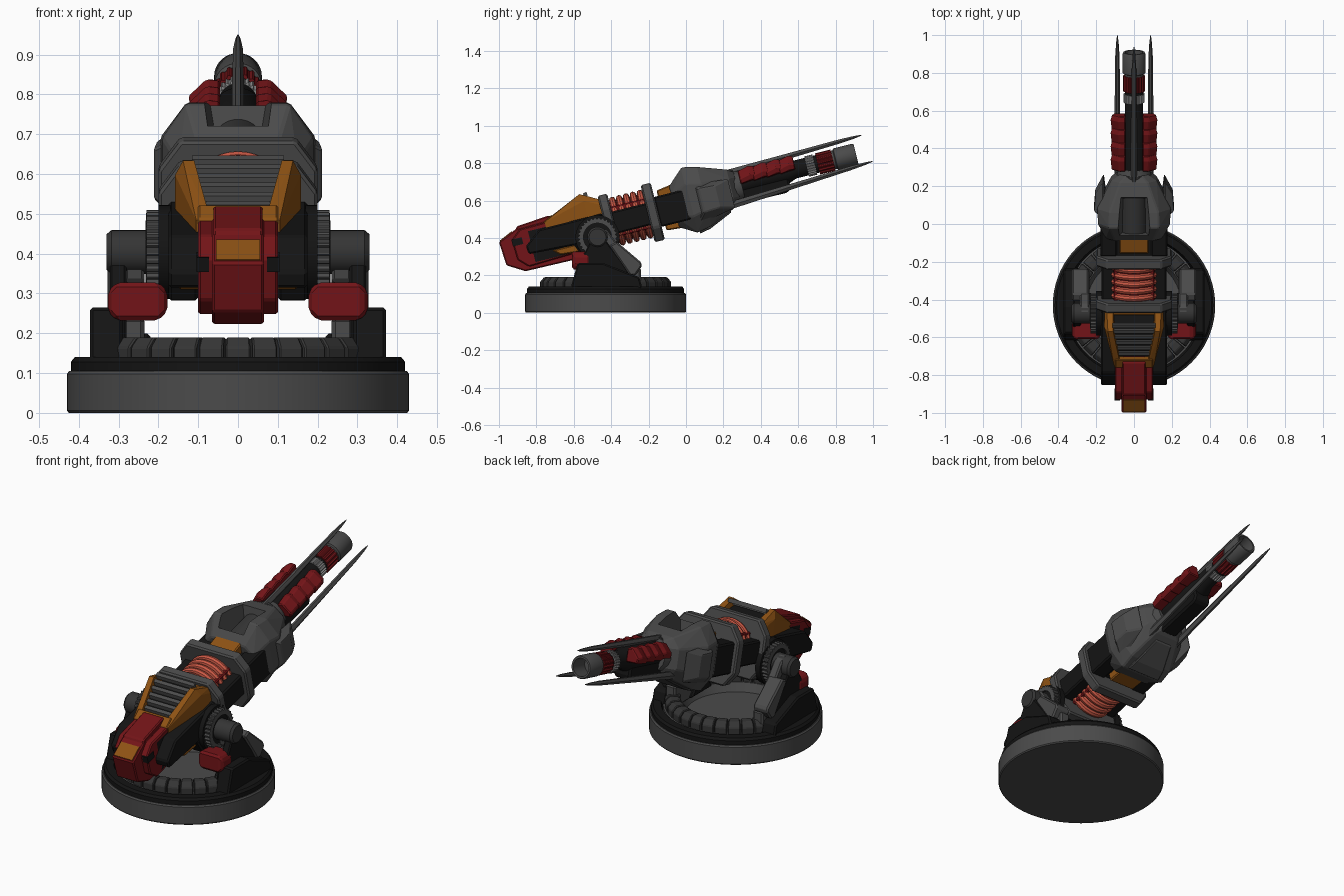
import bpy, bmesh, math
from mathutils import Matrix

if "Cube" in bpy.data.objects:
    bpy.data.objects.remove(bpy.data.objects["Cube"])

# gun frame: (x, along barrel, up) tilted 14 degrees about x
TILT = Matrix.Translation((0, 0, 0.6)) @ Matrix.Rotation(math.radians(14), 4, 'X')


def mat(name, r, g, b):
    m = bpy.data.materials.new(name)
    m.diffuse_color = (r, g, b, 1)
    m.use_nodes = True
    m.node_tree.nodes["Principled BSDF"].inputs["Base Color"].default_value = m.diffuse_color
    return m


GREY = mat("gunmetal grey", .07, .07, .07)
DARK = mat("dark grey", .035, .035, .035)
BLACK = mat("black", .007, .007, .007)
RED = mat("dark red", .17, .007, .009)
ORANGE = mat("burnt orange", .27, .085, .007)
COIL = mat("coil red", .6, .1, .06)
LIGHT = mat("light grey", .3, .3, .3)


def finish(name, bm, m, tilted, bevel=0, smooth=False):
    bmesh.ops.recalc_face_normals(bm, faces=bm.faces[:])
    me = bpy.data.meshes.new(name)
    bm.to_mesh(me)
    bm.free()
    me.materials.append(m)
    ob = bpy.data.objects.new(name, me)
    bpy.context.collection.objects.link(ob)
    if tilted:
        ob.matrix_world = TILT
    if bevel:
        b = ob.modifiers.new("bevel", 'BEVEL')
        b.width, b.segments, b.limit_method = bevel, 1, 'ANGLE'
    if smooth:
        bpy.context.view_layer.objects.active = ob
        ob.select_set(True)
        bpy.ops.object.shade_smooth_by_angle(angle=math.radians(35))
        ob.select_set(False)
    return ob


def part(name, m, *hulls, mirror=False, tilted=True, bevel=0.0):
    """One object made of convex solids, optionally mirrored in x."""
    bm = bmesh.new()
    for pts in hulls:
        for s in ((1, -1) if mirror else (1,)):
            vs = [bm.verts.new((s * x, y, z)) for x, y, z in pts]
            bmesh.ops.convex_hull(bm, input=vs)
    bmesh.ops.delete(bm, geom=[v for v in bm.verts if not v.link_faces], context='VERTS')
    bmesh.ops.dissolve_limit(bm, angle_limit=0.02, verts=bm.verts[:], edges=bm.edges[:])
    return finish(name, bm, m, tilted, bevel)


def slab(x0, x1, prof):
    return [(x, a, b) for x in (x0, x1) for a, b in prof]


def box(x0, x1, y0, y1, z0, z1):
    return slab(x0, x1, [(y0, z0), (y1, z0), (y1, z1), (y0, z1)])


def octagon(u, w, lo, hi, cx, cz):
    return [(s * x, u, z) for s in (1, -1)
            for x, z in ((w, lo + cz), (w - cx, lo), (w, hi - cz), (w - cx, hi))]


def lathe(name, m, prof, axis, c, segs=48, cog=0, mirror=False, tilted=True):
    """Revolve (t, r) points round an axis through c; cog cuts teeth into the rim."""
    bm = bmesh.new()
    for s in ((1, -1) if mirror else (1,)):
        rings = []
        rmax = max(r for t, r in prof)
        for t, r in prof:
            ring = []
            for k in range(segs):
                a = 2 * math.pi * k / segs
                q = r - cog if (r == rmax and k % 4 > 1) else r
                p, w = q * math.cos(a), q * math.sin(a)
                o = {'x': (t, p, w), 'y': (p, t, w), 'z': (p, w, t)}[axis]
                ring.append(bm.verts.new((s * (c[0] + o[0]), c[1] + o[1], c[2] + o[2])))
            rings.append(ring)
        n = len(rings)
        for i in range(n):
            A, B = rings[i], rings[(i + 1) % n]
            if prof[i][1] == 0 and prof[(i + 1) % n][1] == 0:
                continue
            for k in range(segs):
                j = (k + 1) % segs
                bm.faces.new((A[k], A[j], B[j], B[k]))
    bmesh.ops.remove_doubles(bm, verts=bm.verts[:], dist=1e-5)
    return finish(name, bm, m, tilted, smooth=not cog)


# --- turntable base
C = (0, -.43, 0)
lathe("base_disc", GREY, [(0, 0), (0, .425), (.006, .43), (.098, .43), (.105, .424), (.105, .36),
      (.13, .36), (.13, .27), (.085, .25), (.085, 0)], 'z', C, 72, tilted=False)
lathe("base_rim", BLACK, [(.105, .42), (.128, .42), (.14, .41), (.14, .37), (.105, .36)], 'z', C, 72, tilted=False)
blocks = []
for i in range(32):
    a = 2 * math.pi * i / 32
    blocks.append([(r * math.sin(a + d), -.43 + r * math.cos(a + d), z) for d in (-.09, .09)
                   for r, z in ((.275, .12), (.275, .18), (.29, .19), (.33, .19), (.352, .165), (.352, .12))])
part("turntable_blocks", DARK, *blocks, tilted=False, bevel=.004)

# --- side mounts, struts and arms
part("side_mount", BLACK,
     slab(.29, .372, [(-.62, .12), (-.58, .265), (-.44, .265), (-.34, .19), (-.25, .19), (-.23, .12)]),
     slab(.22, .30, [(-.55, .13), (-.5, .2), (-.42, .2), (-.36, .13)]),
     mirror=True, tilted=False, bevel=.008)
part("mount_strut", BLACK,
     slab(.28, .322, [(-.6, .14), (-.57, .27), (-.5, .4), (-.44, .4), (-.34, .27), (-.26, .14)]),
     mirror=True, tilted=False, bevel=.006)
part("support_arm", GREY,
     slab(.24, .328, [(-.41, .36), (-.37, .38), (-.24, .27), (-.235, .25), (-.27, .2), (-.3, .2)]),
     slab(.235, .285, [(-.52, .43), (-.47, .462), (-.42, .44), (-.36, .36), (-.42, .3), (-.5, .33)]),
     mirror=True, tilted=False, bevel=.008)
part("arm_foot", GREY, box(.235, .295, -.52, -.24, .12, .24), mirror=True, tilted=False, bevel=.01)
part("red_pod", RED, [(x, y, z) for x, y, z in
     [(a, b, c) for a in (.2, .305) for b in (-.61, -.51) for c in (.232, .328)] +
     [(a, b, c) for a in (.177, .327) for b in (-.6, -.52) for c in (.255, .305)]],
     mirror=True, tilted=False, bevel=.01)

# --- pivot gears
P = (0, -.473, .404)
lathe("pivot_disc", BLACK, [(.17, 0), (.17, .118), (.2, .118), (.2, 0)], 'x', P, mirror=True, tilted=False)
lathe("pivot_gear", GREY, [(.198, .075), (.198, .106), (.23, .106), (.232, .075)], 'x', P, 120, .008, True, False)
lathe("pivot_plate", BLACK, [(.19, 0), (.19, .08), (.222, .08), (.222, 0)], 'x', P, mirror=True, tilted=False)
lathe("pivot_hub", DARK, [(.2, 0), (.2, .055), (.318, .055), (.33, .045), (.33, 0)], 'x', P, 32, mirror=True, tilted=False)

# --- black body and side bars
part("body_core", BLACK, box(-.1, .1, -.86, -.44, -.125, .045), box(-.1, .1, -.17, .05, -.09, .05))
part("side_bar", BLACK,
     slab(.09, .175, [(-.89, -.03), (-.885, -.075), (-.8, .04), (-.45, .042), (-.45, -.085), (-.6, -.09)]),
     box(.1, .172, -.46, -.15, -.082, .038),
     box(.09, .178, -.165, .07, -.105, .06),
     slab(.1, .175, [(-.64, -.08), (-.6, -.18), (-.46, -.18), (-.42, -.08)]),
     mirror=True, bevel=.008)
part("belly_plate", ORANGE, slab(-.15, .15, [(-.76, -.085), (-.72, -.12), (-.6, -.13), (-.58, -.085)]), bevel=.006)

# --- red nose
part("nose_block", RED, slab(-.065, .065, [(-1.024, .026), (-.92, .072), (-.755, .076), (-.64, -.163),
     (-.924, -.159), (-1.015, -.104)]), bevel=.006)
part("nose_cheek", RED, slab(.05, .1, [(-.955, .02), (-.9, .066), (-.75, .07), (-.64, -.13), (-.9, -.14),
     (-.95, -.09)]), mirror=True, bevel=.006)
part("nose_cap", RED, slab(-.062, .062, [(-.93, .06), (-.91, .085), (-.73, .1), (-.7, .06)]), bevel=.006)
part("nose_window", ORANGE, slab(-.055, .055, [(-1.015, .024), (-1.018, .033), (-.945, .066), (-.94, .058)]))
part("nose_vent", BLACK, box(.073, .104, -.957, -.9, -.015, .022), mirror=True)

# --- orange rear hood with louvres
part("hood_pillar", ORANGE,
     [(.07, -.761, .075), (.105, -.761, .07), (.07, -.761, .03), (.105, -.761, .03),
      (.11, -.545, .171), (.138, -.545, .171), (.158, -.53, .13), (.158, -.53, .04), (.11, -.53, .04),
      (.11, -.433, .11), (.145, -.433, .11), (.155, -.433, .08), (.155, -.433, .04), (.11, -.433, .04)],
     mirror=True)
part("hood_bar", ORANGE, slab(-.1, .1, [(-.77, .03), (-.765, .075), (-.715, .1), (-.7, .03)]),
     box(-.12, .12, -.468, -.433, .03, .115), bevel=.004)
part("hood_well", BLACK, slab(-.11, .11, [(-.73, .03), (-.72, .06), (-.55, .135), (-.45, .1), (-.45, .03)]))
slats = []
for i in range(6):
    u = -.695 + i * .034
    v, w = .085 + (u + .7) * .445, .08 + (u + .7) * .2
    slats.append(slab(-w, w, [(u, v - .015), (u, v + .006), (u + .018, v + .012), (u + .022, v - .01)]))
part("hood_louvres", GREY, *slats)

# --- coil section between two octagonal bands
lathe("coil_core", RED, [(-.42, 0), (-.42, .112), (-.18, .112), (-.18, 0)], 'y', (0, 0, -.018), 32)
part("coil_bracket", RED, box(.085, .108, -.42, -.19, -.1, .066), mirror=True, bevel=.005)
for i in range(5):
    u = -.382 + i * .038
    lathe("coil_ring", COIL, [(u + .017 * math.cos(a * math.pi / 4), .117 + .017 * math.sin(a * math.pi / 4))
          for a in range(8)], 'y', (0, 0, -.018), 32)
for u0, u1 in ((-.453, -.4), (-.216, -.16)):
    part("octagonal_band", GREY, octagon(u0, .2, -.176, .138, .055, .075) + octagon(u1, .2, -.176, .138, .055, .075),
         bevel=.008)
part("neck_collar", ORANGE, slab(-.078, .078, [(-.14, -.13), (-.14, .09), (-.04, .105), (-.02, -.14)]), bevel=.006)

# --- main housing with open top
housing = part("gun_housing", GREY,
               octagon(-.07, .15, -.13, .095, .05, .05) + octagon(.02, .19, -.182, .178, .06, .09)
               + octagon(.1, .195, -.165, .16, .065, .09) + octagon(.25, .12, -.098, .108, .045, .05)
               + octagon(.285, .07, -.075, .085, .03, .03), bevel=.006)
cutter = part("housing_cutter", DARK,
              [(s * x, u, v) for s in (1, -1) for x, u, v in
               ((.06, -.03, .05), (.1, -.03, .25), (.055, .15, .05), (.09, .22, .25))])
cutter.hide_render = True
cutter.hide_viewport = True
cut = housing.modifiers.new("opening", 'BOOLEAN')
cut.operation, cut.object, cut.solver = 'DIFFERENCE', cutter, 'EXACT'
lathe("housing_drum", DARK, [(-.04, 0), (-.04, .07), (.28, .07), (.28, 0)], 'y', (0, 0, .03), 32)
part("housing_wing", GREY,
     [(.16, .04, -.13), (.16, .04, .08), (.16, .25, .06), (.16, .25, -.1), (.14, .1, -.13),
      (.212, .08, -.085), (.212, .08, .045), (.205, .17, .04), (.205, .17, -.08)], mirror=True, bevel=.006)
part("housing_belly", GREY, [(s * x, u, v) for s in (1, -1) for x, u, v in
     ((.1, .03, -.19), (.09, .09, -.178), (.05, .22, -.12), (.1, .04, -.15), (.05, .22, -.09))], bevel=.004)

# --- barrel
A = (0, 0, .02)
lathe("barrel_collar", GREY, [(.25, 0), (.25, .098), (.31, .08), (.31, 0)], 'y', (0, 0, .005), 16)
lathe("barrel_core", BLACK, [(.28, 0), (.28, .064), (.56, .064), (.6, .048), (.74, .048), (.74, 0)], 'y', A, 32)
part("barrel_under", BLACK, slab(-.05, .05, [(.26, -.09), (.54, -.09), (.56, -.07), (.56, .02), (.26, .02)]), bevel=.01)
lathe("barrel_cog", LIGHT, [(.67, .03), (.67, .056), (.715, .056), (.715, .03)], 'y', A, 96, .006)
lathe("barrel_red_ring", RED, [(.73, .03), (.73, .058), (.815, .058), (.815, .03)], 'y', A, 64, .006)
lathe("muzzle_tube", GREY, [(.8, 0), (.8, .051), (.825, .051), (.83, .06), (.935, .06), (.942, .056), (.942, .046),
      (.84, .046), (.84, 0)], 'y', A, 32)

# --- red armour scales along the barrel
scales = []
for i in range(4):
    u = .305 + i * .072
    scales.append([(x, u + du, v + dv) for du, dv, k in ((0, -.008, .95), (.06, .006, 1), (.088, 0, .93))
                   for x, v in ((.045, .09), (.08 * k, .094), (.125 * k, .05), (.118 * k, .024), (.045, .02))])
part("armour_scales", RED, *scales, mirror=True, bevel=.005)


# --- three pointed prongs around the muzzle
def prong(x, u0, v0, u1, v1):
    pts = []
    for t, w, h in ((0, .015, .02), (.45, .015, .015), (.85, .012, .011), (.95, .007, .007), (1, .002, .002)):
        u, v = u0 + (u1 - u0) * t, v0 + (v1 - v0) * t
        pts += [(x + w, u, v), (x - w, u, v), (x + w * .4, u, v + h), (x - w * .4, u, v + h),
                (x + w * .4, u, v - h), (x - w * .4, u, v - h)]
    return pts


part("top_prong", GREY, prong(0, .2, .085, .994, .112))
part("lower_prong", GREY, prong(.088, .2, -.085, 1.018, -.038), mirror=True)
